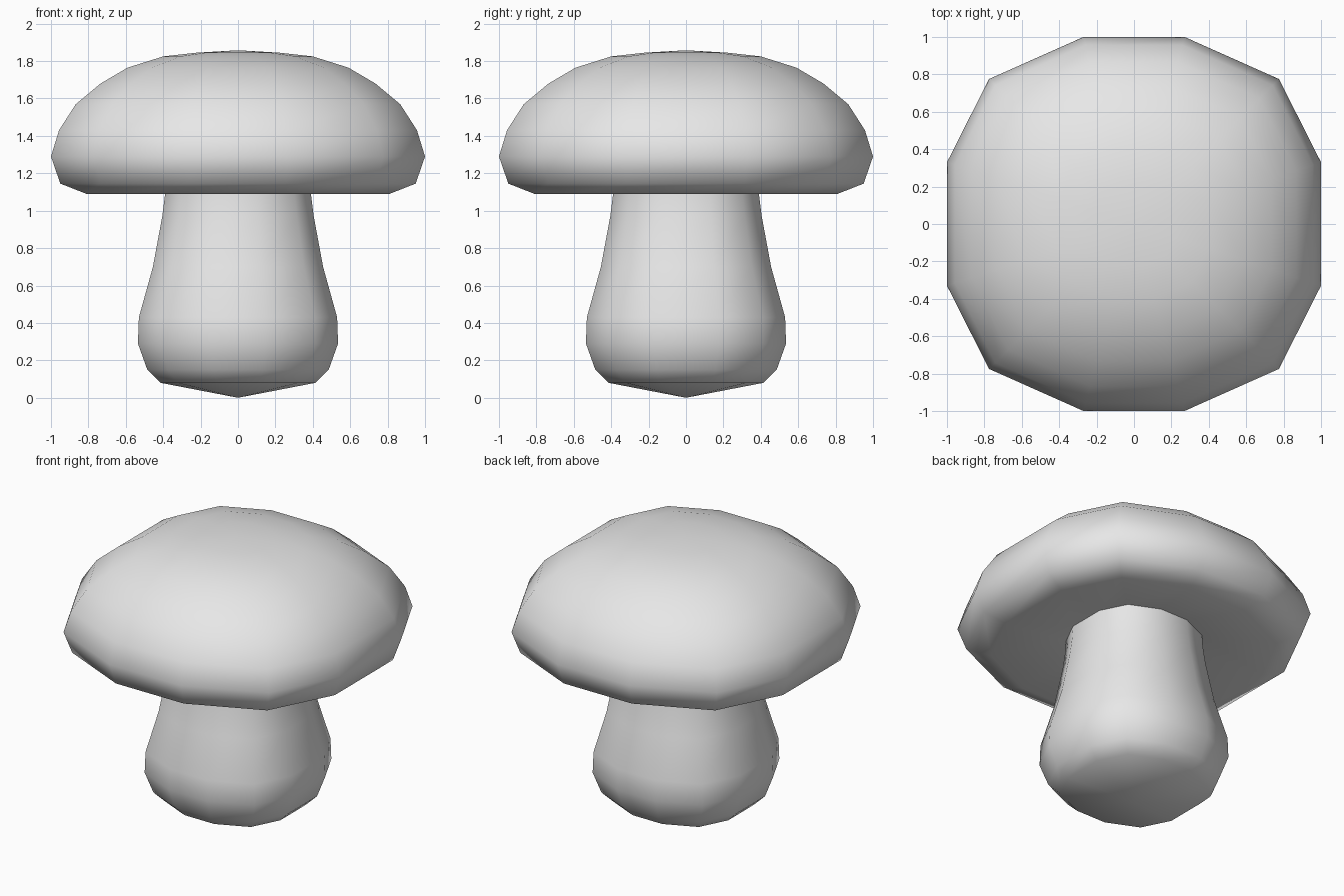
import bpy, bmesh
from mathutils import Vector

cube = bpy.data.objects.get("Cube")
if cube:
    bpy.data.objects.remove(cube)


def make_material(name, value):
    mat = bpy.data.materials.new(name)
    mat.use_nodes = True
    color = (value, value, value, 1)
    mat.diffuse_color = color
    mat.node_tree.nodes["Principled BSDF"].inputs["Base Color"].default_value = color
    return mat


grey = make_material("plain grey", 0.8)

# Rounded-square cross-section: one quarter, turned into a twelve-sided ring
quarter = [(1, 0.33), (0.775, 0.775), (0.27, 1)]
section = (quarter + [(-x, y) for x, y in reversed(quarter)]
           + [(-x, -y) for x, y in quarter]
           + [(x, -y) for x, y in reversed(quarter)])


def stack_rings(name, profile):
    """Skin rings given as (half width, height); zero width makes a tip."""
    bm = bmesh.new()
    rings = []
    for width, z in profile:
        if width == 0:
            rings.append([bm.verts.new((0, 0, z))])
        else:
            rings.append([bm.verts.new((x * width, y * width, z)) for x, y in section])
    n = len(section)
    for low, high in zip(rings, rings[1:]):
        for i in range(n):
            j = (i + 1) % n
            if len(low) == 1:
                bm.faces.new((low[0], high[j], high[i]))
            elif len(high) == 1:
                bm.faces.new((low[i], low[j], high[0]))
            else:
                bm.faces.new((low[i], low[j], high[j], high[i]))
    bmesh.ops.recalc_face_normals(bm, faces=bm.faces)
    mesh = bpy.data.meshes.new(name)
    bm.to_mesh(mesh)
    bm.free()
    mesh.materials.append(grey)
    obj = bpy.data.objects.new(name, mesh)
    bpy.context.collection.objects.link(obj)
    bpy.ops.object.select_all(action='DESELECT')
    obj.select_set(True)
    bpy.context.view_layer.objects.active = obj
    bpy.ops.object.shade_smooth_by_angle(angle=1.1)
    return obj


# Bulging stem with a shallow pointed base
stack_rings("stem", [(0, 0), (0.415, 0.08), (0.485, 0.15), (0.535, 0.29),
                     (0.53, 0.43), (0.455, 0.7), (0.405, 0.97), (0.39, 1.09),
                     (0.385, 1.18)])

# Domed cap with a slightly hollow underside
stack_rings("cap", [(0, 1.18), (0.38, 1.17), (0.81, 1.09), (0.95, 1.145),
                    (1, 1.29), (0.957, 1.43), (0.867, 1.57), (0.735, 1.68),
                    (0.59, 1.765), (0.4, 1.825), (0.22, 1.845), (0, 1.858)])
